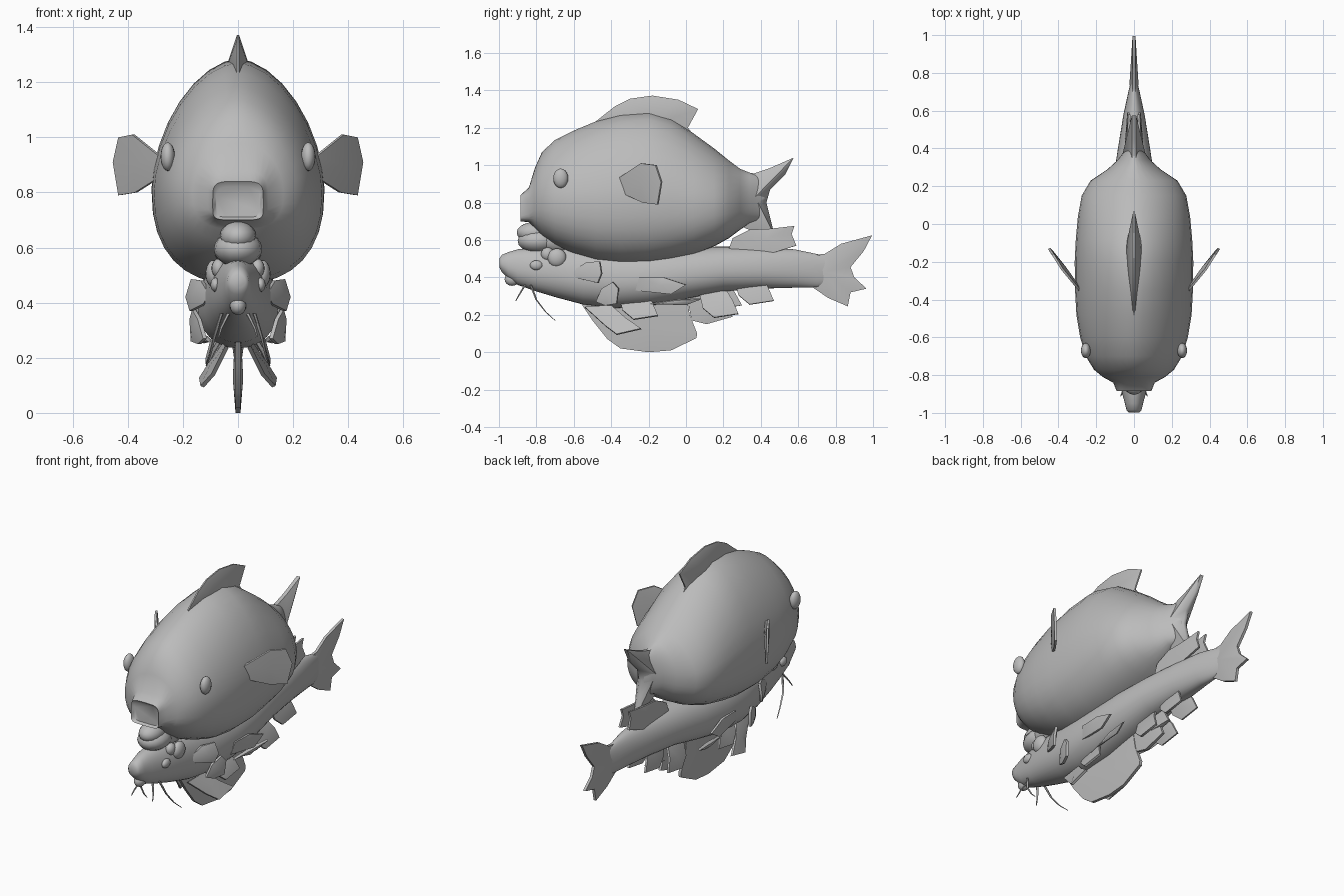
import bpy, bmesh, math
from mathutils import Vector

grey = bpy.data.materials.new("fish_grey")
grey.diffuse_color = (0.5, 0.5, 0.5, 1)


def finish(name, bm, angle=50):
    bmesh.ops.recalc_face_normals(bm, faces=bm.faces)
    me = bpy.data.meshes.new(name)
    bm.to_mesh(me)
    bm.free()
    ob = bpy.data.objects.new(name, me)
    bpy.context.collection.objects.link(ob)
    me.materials.append(grey)
    bpy.ops.object.select_all(action='DESELECT')
    bpy.context.view_layer.objects.active = ob
    ob.select_set(True)
    bpy.ops.object.shade_smooth_by_angle(angle=math.radians(angle))
    return ob


def body(name, stations, top_exp, low_exp, mid=0.45, n=32):
    """Loft of super-elliptic rings; station = y, bottom, top, half width, extra squareness."""
    bm = bmesh.new()
    rings = []
    for y, zb, zt, hw, *extra in stations:
        zc, ring = zb + (zt - zb) * mid, []
        sq = extra[0] if extra else 0
        for i in range(n):
            a = 2 * math.pi * i / n
            c, s = math.cos(a), math.sin(a)
            e = 2 / ((top_exp if s > 0 else low_exp) + sq)
            h = zt - zc if s > 0 else zc - zb
            ring.append(bm.verts.new((hw * math.copysign(abs(c) ** e, c), y,
                                      zc + h * math.copysign(abs(s) ** e, s))))
        rings.append(ring)
    for a, b in zip(rings, rings[1:]):
        for i in range(n):
            j = (i + 1) % n
            bm.faces.new((a[i], a[j], b[j], b[i]))
    bm.faces.new(rings[0])
    bm.faces.new(rings[-1])
    return finish(name, bm)


def fin(name, pts, thick=0.012, bulge=0.0, hub=None):
    """Thin fin from an outline, swollen at its hub (the middle by default)."""
    pts = [Vector(p) for p in pts]
    mid = Vector(hub) if hub else sum(pts, Vector()) / len(pts)
    nor = Vector()
    for p, q in zip(pts, pts[1:] + pts[:1]):
        nor += (p - mid).cross(q - mid)
    nor.normalize()
    bm = bmesh.new()
    sides = []
    for s in (1, -1):
        rim = [bm.verts.new(p + nor * s * thick / 2) for p in pts]
        top = bm.verts.new(mid + nor * s * (thick / 2 + bulge))
        for i in range(len(rim)):
            bm.faces.new((rim[i], rim[(i + 1) % len(rim)], top))
        sides.append(rim)
    for i in range(len(pts)):
        j = (i + 1) % len(pts)
        bm.faces.new((sides[0][i], sides[0][j], sides[1][j], sides[1][i]))
    return finish(name, bm)


def flat(pts):
    return [(0, y, z) for y, z in pts]


def pair(maker, name, pts, *args):
    for label, s in (("right", 1), ("left", -1)):
        maker(f"{name}_{label}", [(s * x, y, z) for x, y, z in pts], *args)


def blob(name, pts, size):
    bm = bmesh.new()
    bmesh.ops.create_uvsphere(bm, u_segments=16, v_segments=10, radius=1)
    for v in bm.verts:
        v.co = Vector(pts[0]) + Vector(a * b for a, b in zip(v.co, size))
    finish(name, bm)


def whisker(name, pts, r=0.007):
    bm = bmesh.new()
    rings = []
    for k, p in enumerate(pts):
        rad = r * (1 - 0.6 * k / (len(pts) - 1))
        rings.append([bm.verts.new(Vector(p) + Vector((rad * math.cos(a), rad * math.sin(a), 0)))
                      for a in (i * math.pi / 3 for i in range(6))])
    for a, b in zip(rings, rings[1:]):
        for i in range(6):
            bm.faces.new((a[i], a[(i + 1) % 6], b[(i + 1) % 6], b[i]))
    bm.faces.new(rings[0])
    bm.faces.new(rings[-1])
    finish(name, bm)


# Large fish
body("big_body", [
    (-0.87, 0.71, 0.82, 0.08, 3), (-0.885, 0.70, 0.84, 0.092, 3), (-0.84, 0.695, 0.88, 0.11, 1.5),
    (-0.81, 0.665, 0.98, 0.165, 0.3), (-0.77, 0.62, 1.07, 0.213), (-0.70, 0.57, 1.135, 0.255),
    (-0.60, 0.525, 1.185, 0.285), (-0.48, 0.485, 1.235, 0.305), (-0.35, 0.468, 1.27, 0.312),
    (-0.20, 0.47, 1.285, 0.314), (-0.08, 0.49, 1.25, 0.308), (0.04, 0.52, 1.17, 0.297),
    (0.15, 0.565, 1.09, 0.277), (0.23, 0.61, 1.025, 0.23), (0.29, 0.655, 0.98, 0.14),
    (0.34, 0.69, 0.96, 0.085), (0.39, 0.70, 0.95, 0.05), (0.425, 0.75, 0.91, 0.02)],
    1.75, 2.4, 0.42)
fin("big_tail", flat([(0.28, 0.96), (0.36, 0.955), (0.45, 0.985), (0.575, 1.04), (0.53, 0.95),
                      (0.45, 0.87), (0.43, 0.80), (0.45, 0.72), (0.475, 0.62), (0.37, 0.64),
                      (0.28, 0.68)]), 0.022, 0.05, (0, 0.37, 0.83))
fin("big_back_fin", flat([(-0.50, 1.22), (-0.38, 1.315), (-0.30, 1.355), (-0.18, 1.372),
                          (-0.04, 1.35), (0.065, 1.30), (0.01, 1.20), (0.10, 1.09),
                          (-0.15, 1.15)]), 0.008, 0.05, (0, -0.17, 1.22))
pair(fin, "big_side_fin", [(0.26, -0.38, 0.87), (0.28, -0.36, 0.93), (0.38, -0.24, 1.01),
                           (0.43, -0.16, 1.0), (0.45, -0.13, 0.91), (0.43, -0.15, 0.79),
                           (0.37, -0.23, 0.80)], 0.012, 0.008)
pair(blob, "big_eye", [(0.255, -0.67, 0.93)], (0.026, 0.04, 0.052))

# Small fish underneath
body("small_body", [
    (-0.998, 0.455, 0.50, 0.028), (-0.985, 0.43, 0.52, 0.04), (-0.95, 0.395, 0.535, 0.048),
    (-0.90, 0.36, 0.55, 0.062),
    (-0.80, 0.325, 0.56, 0.085), (-0.70, 0.295, 0.575, 0.105), (-0.55, 0.255, 0.57, 0.125),
    (-0.38, 0.235, 0.56, 0.145), (-0.20, 0.245, 0.56, 0.15), (0.0, 0.285, 0.56, 0.14),
    (0.20, 0.325, 0.565, 0.115), (0.40, 0.34, 0.56, 0.085), (0.58, 0.345, 0.55, 0.056),
    (0.70, 0.345, 0.525, 0.03), (0.76, 0.36, 0.51, 0.015)], 2.1, 2.1)
fin("small_tail", flat([(0.66, 0.52), (0.74, 0.525), (0.83, 0.58), (0.995, 0.625), (0.95, 0.54),
                        (0.88, 0.455), (0.90, 0.40), (0.965, 0.34), (0.88, 0.32), (0.865, 0.245),
                        (0.76, 0.29), (0.68, 0.345)]), 0.016, 0.016, (0, 0.74, 0.43))
fin("small_keel_fin", flat([(-0.58, 0.29), (-0.50, 0.17), (-0.42, 0.07), (-0.35, 0.02),
                            (-0.20, 0.0), (-0.08, 0.01), (0.055, 0.075), (0.06, 0.10),
                            (0.02, 0.20), (0.0, 0.32)]), 0.018, 0.01)
pair(fin, "small_belly_fin", [(0.04, -0.54, 0.24), (0.09, -0.43, 0.14), (0.13, -0.37, 0.095),
                              (0.135, -0.24, 0.125), (0.10, -0.32, 0.18), (0.05, -0.40, 0.25)],
     0.014, 0.004)
pair(fin, "small_gill_fin", [(0.10, -0.61, 0.43), (0.13, -0.53, 0.48), (0.165, -0.46, 0.485),
                             (0.185, -0.45, 0.42), (0.17, -0.47, 0.37), (0.12, -0.58, 0.395)],
     0.014, 0.014)
pair(fin, "small_breast_fin", [(0.12, -0.48, 0.27), (0.14, -0.45, 0.34), (0.16, -0.39, 0.375),
                               (0.17, -0.36, 0.34), (0.165, -0.37, 0.26), (0.14, -0.43, 0.25)],
     0.014, 0.012)
pair(fin, "small_flank_scale", [(0.135, -0.27, 0.33), (0.15, -0.25, 0.40), (0.155, -0.12, 0.40),
                                (0.165, 0.0, 0.36), (0.16, -0.08, 0.31)], 0.012, 0.012)
pair(fin, "small_low_scale", [(0.10, -0.19, 0.26), (0.13, -0.05, 0.28), (0.14, 0.08, 0.285),
                              (0.12, 0.0, 0.255)], 0.012, 0.01)

# Ragged lower fins towards the tail
for k, (y, z, w) in enumerate([(-0.33, 0.225, 0.09), (0.10, 0.235, 0.06), (0.29, 0.305, 0.045)]):
    pair(fin, f"small_ragged_fin_{k + 1}", [
        (w * 0.4, y - 0.03, z + 0.09), (w, y - 0.01, z), (w * 1.25, y + 0.05, z - 0.05),
        (w * 1.25, y + 0.18, z - 0.03), (w * 1.05, y + 0.15, z + 0.04),
        (w * 0.5, y + 0.12, z + 0.09)], 0.012, 0.008)
fin("small_rear_fin", flat([(0.0, 0.32), (0.03, 0.17), (0.11, 0.15), (0.25, 0.19), (0.23, 0.24),
                            (0.30, 0.25), (0.25, 0.34)]), 0.016, 0.012)
pair(fin, "small_upper_fin", [(0.04, 0.22, 0.53), (0.04, 0.25, 0.61), (0.035, 0.34, 0.655),
                              (0.03, 0.45, 0.66), (0.025, 0.58, 0.675), (0.025, 0.565, 0.63),
                              (0.03, 0.59, 0.57), (0.04, 0.46, 0.53)], 0.012, 0.008)

# Rounded crest between the two mouths
blob("crest_top", [(0, -0.81, 0.64)], (0.066, 0.095, 0.056))
blob("crest_middle", [(0, -0.79, 0.595)], (0.088, 0.11, 0.065))
blob("crest_neck", [(0, -0.68, 0.60)], (0.09, 0.15, 0.08))

# Small fish face
blob("lower_lip", [(0, -0.93, 0.39)], (0.03, 0.04, 0.035))
pair(blob, "small_eye", [(0.082, -0.80, 0.465)], (0.018, 0.034, 0.026))
pair(blob, "cheek_lump", [(0.088, -0.69, 0.505)], (0.03, 0.05, 0.05))
pair(blob, "brow_lump", [(0.07, -0.74, 0.525)], (0.026, 0.035, 0.035))
pair(whisker, "long_whisker", [(0.06, -0.83, 0.36), (0.085, -0.80, 0.28), (0.10, -0.75, 0.215),
                               (0.115, -0.70, 0.17)])
pair(whisker, "short_whisker", [(0.035, -0.86, 0.36), (0.06, -0.89, 0.31), (0.07, -0.91, 0.275)])
